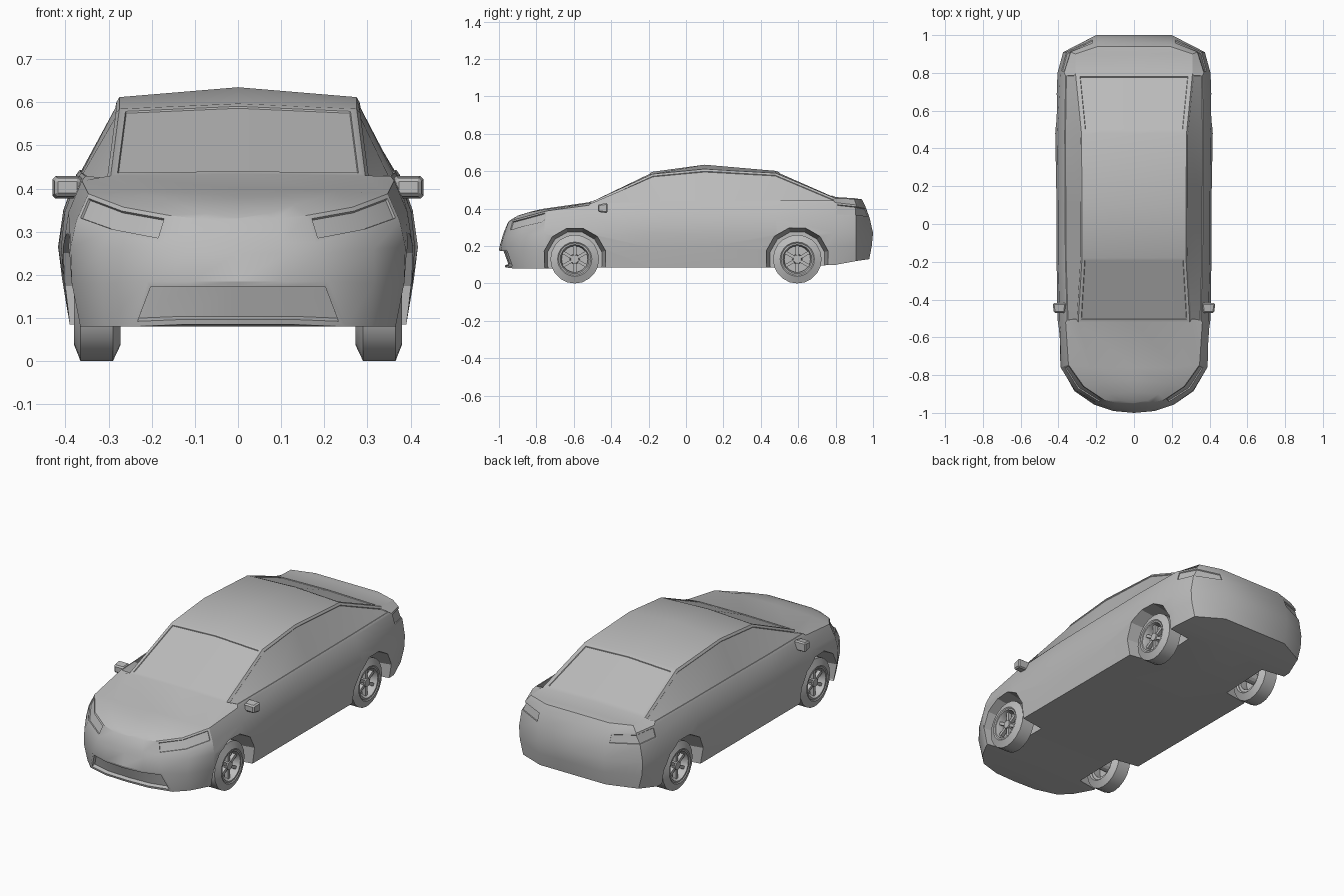
import bpy, bmesh, math
from mathutils import Matrix, Vector

if "Cube" in bpy.data.objects:
    bpy.data.objects.remove(bpy.data.objects["Cube"])

GREY = (0.5, 0.5, 0.5, 1)
paint = bpy.data.materials.new("plain grey")
paint.use_nodes = True
paint.diffuse_color = GREY
paint.node_tree.nodes["Principled BSDF"].inputs["Base Color"].default_value = GREY


def finish(name, bm, angle=28):
    """Turn a bmesh into a named, shaded object."""
    bmesh.ops.recalc_face_normals(bm, faces=bm.faces[:])
    mesh = bpy.data.meshes.new(name)
    bm.to_mesh(mesh)
    bm.free()
    mesh.materials.append(paint)
    obj = bpy.data.objects.new(name, mesh)
    bpy.context.collection.objects.link(obj)
    shade(obj, angle)
    return obj


def shade(obj, angle=28):
    bpy.ops.object.select_all(action='DESELECT')
    obj.select_set(True)
    bpy.context.view_layer.objects.active = obj
    bpy.ops.object.shade_smooth_by_angle(angle=math.radians(angle))


def add_lathe(bm, profile, segments=20):
    """Spin a closed (radius, x) profile about the x axis."""
    rings = []
    for i in range(segments):
        a = math.tau * i / segments
        rings.append([bm.verts.new((x, r * math.cos(a), r * math.sin(a))) for r, x in profile])
    for i in range(segments):
        a, b = rings[i], rings[(i + 1) % segments]
        for j in range(len(profile)):
            k = (j + 1) % len(profile)
            bm.faces.new((a[j], a[k], b[k], b[j]))


def add_disc(bm, x0, x1, r0, r1, segments=20):
    """Cylinder or cone along x, from x0 to x1."""
    place = Matrix.Translation(((x0 + x1) / 2, 0, 0)) @ Matrix.Rotation(math.pi / 2, 4, 'Y')
    bmesh.ops.create_cone(bm, cap_ends=True, segments=segments, radius1=r0, radius2=r1,
                          depth=x1 - x0, matrix=place)


# Body lines running from nose to tail, lowest first.
# Each has nose points (x, y, z), middle points (x, z) and tail points (x, y, z).
MID_Y = (-0.52, -0.18, 0.1, 0.48, 0.8)


def body_line(nose, middle, tail):
    return [*nose, *[(x, y, z) for y, (x, z) in zip(MID_Y, middle)], *tail]


sill = body_line(
    [(0, -.965, .085), (.13, -.96, .085), (.25, -.92, .08), (.31, -.86, .08), (.365, -.76, .08)],
    [(.39, .085)] * 4 + [(.385, .1)],
    [(.35, .91, .12), (.2, .98, .13), (0, .98, .13)])
bumper = body_line(
    [(0, -1, .185), (.11, -.99, .185), (.21, -.957, .185), (.315, -.885, .18), (.385, -.76, .18)],
    [(.402, .19), (.405, .19), (.405, .19), (.408, .19), (.4, .2)],
    [(.37, .91, .2), (.2, .993, .2), (0, .993, .2)])
waist = body_line(
    [(0, -.982, .25), (.11, -.976, .25), (.19, -.952, .25), (.315, -.88, .26), (.388, -.76, .265)],
    [(.405, .265), (.41, .265), (.41, .265), (.417, .265), (.405, .27)],
    [(.375, .91, .27), (.2, 1, .27), (0, 1, .27)])
lamp_line = body_line(
    [(0, -.974, .275), (.1, -.968, .275), (.18, -.948, .275), (.3, -.872, .298), (.375, -.755, .325)],
    [(.393, .345), (.402, .345), (.402, .345), (.405, .35), (.39, .365)],
    [(.36, .91, .355), (.21, .982, .35), (0, .982, .35)])
shoulder = body_line(
    [(0, -.95, .33), (.09, -.948, .33), (.16, -.93, .338), (.265, -.86, .357), (.347, -.745, .388)],
    [(.362, .418), (.372, .425), (.372, .428), (.375, .432), (.37, .432)],
    [(.335, .91, .42), (.21, .96, .41), (0, .96, .41)])
rail = body_line(
    [(0, -.948, .332), (.07, -.935, .342), (.13, -.9, .362), (.19, -.84, .38), (.23, -.76, .395)],
    [(.295, .43), (.275, .585), (.275, .612), (.278, .59), (.31, .455)],
    [(.31, .9, .452), (.19, .94, .45), (0, .94, .45)])
centre = [(0, y, z) for y, z in (
    (-.948, .332), (-.93, .345), (-.89, .366), (-.83, .384), (-.76, .4), (-.52, .434), (-.18, .597),
    (.1, .635), (.48, .602), (.8, .462), (.9, .456), (.94, .45), (.94, .45))]
floor = [(0, y, z) for x, y, z in sill]
LINES = [floor, sill, bumper, waist, lamp_line, shoulder, rail, centre]

# Recessed panels: (row of the loft, first and last station, border, depth, joined over the middle)
PANELS = [
    (1, 0, 2, .012, -.02, True),      # lower grille
    (4, 2, 4, .010, -.006, False),    # headlights
    (4, 9, 11, .010, -.006, False),   # tail lights
    (5, 5, 9, .014, -.004, False),    # side windows
    (6, 5, 6, .015, -.004, True),     # windscreen
    (6, 8, 9, .022, -.004, True),     # rear window
]

# Body shell
bm = bmesh.new()
verts, cells = {}, {}


def vertex(side, p):
    key = (round(side * p[0], 4) + 0.0, p[1], p[2])
    if key not in verts:
        verts[key] = bm.verts.new(key)
    return verts[key]


for side in (1, -1):
    for row, (low, high) in enumerate(zip(LINES, LINES[1:])):
        for s in range(len(low) - 1):
            corners = [vertex(side, p) for p in (low[s], low[s + 1], high[s + 1], high[s])]
            corners = list(dict.fromkeys(corners))
            if len(corners) > 2:
                cells[side, row, s] = bm.faces.new(corners[::side])
bmesh.ops.recalc_face_normals(bm, faces=bm.faces[:])
for row, first, last, border, depth, joined in PANELS:
    halves = [[cells[side, row, s] for s in range(first, last)] for side in (1, -1)]
    for faces in ([halves[0] + halves[1]] if joined else halves):
        bmesh.ops.inset_region(bm, faces=faces, thickness=border, use_even_offset=True)
        normal = sum((f.normal for f in faces), Vector()).normalized()
        bmesh.ops.inset_region(bm, faces=faces, thickness=.002, use_even_offset=True)
        moved = {v for f in faces for v in f.verts}
        bmesh.ops.translate(bm, verts=list(moved), vec=normal * depth)
body = finish("body_shell", bm)

# Wheel arches cut from the body
WHEEL_Y, WHEEL_Z = 0.595, 0.13
for side, s_name in ((1, "left"), (-1, "right")):
    for end, e_name in ((-1, "front"), (1, "rear")):
        bm = bmesh.new()
        add_disc(bm, .25, .45, .15, .178, 12)
        bmesh.ops.rotate(bm, verts=bm.verts[:], matrix=Matrix.Rotation(math.pi / 12, 3, 'X'))
        bmesh.ops.transform(bm, verts=bm.verts[:], matrix=Matrix.Translation(
            (0, end * WHEEL_Y, WHEEL_Z)))
        bmesh.ops.scale(bm, verts=bm.verts[:], vec=(side, 1, 1))
        cutter = finish(f"{e_name}_{s_name}_arch_cutter", bm)
        cutter.hide_render = True
        cut = body.modifiers.new("arch", 'BOOLEAN')
        cut.operation, cut.object, cut.solver = 'DIFFERENCE', cutter, 'EXACT'
        bpy.context.view_layer.objects.active = body
        bpy.ops.object.modifier_apply(modifier=cut.name)
        bpy.data.objects.remove(cutter)
shade(body)

# Wheels
for side, s_name in ((1, "left"), (-1, "right")):
    for end, e_name in ((-1, "front"), (1, "rear")):
        tyre, rim = bmesh.new(), bmesh.new()
        add_lathe(tyre, [(.085, .375), (.092, .38), (.13, .365), (.13, .29), (.092, .272), (.085, .28)])
        add_lathe(rim, [(.086, .376), (.078, .376), (.07, .355), (.07, .285), (.086, .285)])
        add_disc(rim, .325, .335, .075, .075)
        add_disc(rim, .33, .368, .028, .022, 12)
        add_disc(rim, .2, .33, .03, .03, 12)
        for i in range(6):
            turn = Matrix.Rotation(math.tau * i / 6, 4, 'X')
            bmesh.ops.create_cube(rim, size=1, matrix=turn @ Matrix.Translation((.352, 0, .046))
                                  @ Matrix.Diagonal((.02, .017, .06, 1)))
        for part, part_bm in (("tyre", tyre), ("rim", rim)):
            for v in part_bm.verts:
                v.co = (v.co.x * side, v.co.y + end * WHEEL_Y, v.co.z + WHEEL_Z)
            finish(f"{e_name}_{s_name}_{part}", part_bm)

# Door mirrors
for side, s_name in ((1, "left"), (-1, "right")):
    bm = bmesh.new()
    bmesh.ops.create_cube(bm, size=1, matrix=Matrix.Translation((.395, -.445, .403))
                          @ Matrix.Diagonal((.072, .052, .054, 1)))
    for v in bm.verts:
        if v.co.y < -.445:      # taper towards the front
            v.co.x = .395 + (v.co.x - .395) * .8
            v.co.z = .403 + (v.co.z - .403) * .75
    bmesh.ops.bevel(bm, geom=bm.edges[:], offset=.007, segments=1, affect='EDGES')
    bmesh.ops.create_cube(bm, size=1, matrix=Matrix.Translation((.365, -.45, .395))
                          @ Matrix.Diagonal((.04, .025, .02, 1)))
    bmesh.ops.scale(bm, verts=bm.verts[:], vec=(side, 1, 1))
    finish(f"{s_name}_door_mirror", bm)
